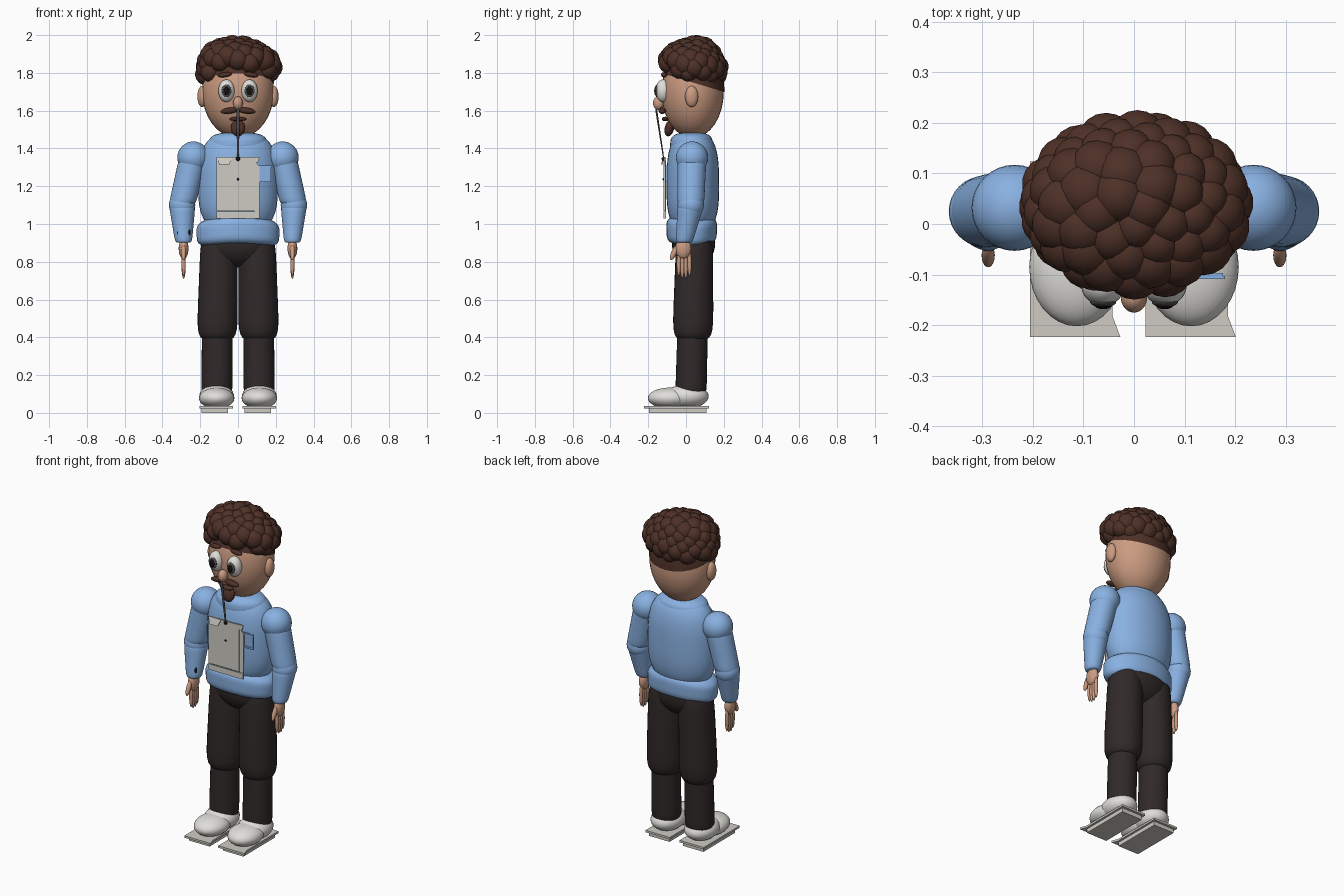
import bpy, bmesh, math
from mathutils import Vector, Matrix

cube = bpy.data.objects.get("Cube")
if cube:
    bpy.data.objects.remove(cube, do_unlink=True)


def material(name, red, green, blue):
    mat = bpy.data.materials.new(name)
    mat.use_nodes = True
    colour = (red, green, blue, 1)
    mat.diffuse_color = colour
    mat.node_tree.nodes["Principled BSDF"].inputs["Base Color"].default_value = colour
    return mat


SKIN = material("skin", .6, .33, .22)
HAIR = material("dark_brown_hair", .075, .03, .02)
BLUE = material("blue_knit", .25, .44, .76)
TROUSER = material("charcoal_brown", .03, .022, .022)
WHITE = material("off_white", .74, .73, .7)
PAPER = material("warm_grey", .62, .6, .55)
GREY = material("dark_grey", .09, .085, .08)
BLACK = material("black", .006, .005, .005)


def finish(name, bm, mat, smooth=True):
    bmesh.ops.recalc_face_normals(bm, faces=bm.faces)
    mesh = bpy.data.meshes.new(name)
    bm.to_mesh(mesh)
    bm.free()
    mesh.materials.append(mat)
    for polygon in mesh.polygons:
        polygon.use_smooth = smooth
    obj = bpy.data.objects.new(name, mesh)
    bpy.context.scene.collection.objects.link(obj)
    return obj


def add_ball(bm, centre, radii, tilt=0, axis="Y", segments=32):
    turn = Matrix.Rotation(math.radians(tilt), 4, axis)
    matrix = Matrix.Translation(centre) @ turn @ Matrix.Diagonal((*radii, 1))
    bmesh.ops.create_uvsphere(bm, u_segments=segments, v_segments=segments // 2,
                              radius=1, matrix=matrix)


def ball(name, centre, radii, mat, tilt=0, axis="Y"):
    bm = bmesh.new()
    add_ball(bm, centre, radii, tilt, axis)
    return finish(name, bm, mat)


def barrel(name, bottom, top, bottom_radius, top_radius, mat, power, depth=1, sides=32, steps=20):
    """Tapered solid with rounded ends; a higher power makes the ends squarer."""
    bm = bmesh.new()
    bottom, top = Vector(bottom), Vector(top)
    loops = []
    for step in range(1, steps):
        height = -math.cos(math.pi * step / steps)
        along = (height + 1) / 2
        centre = bottom.lerp(top, along)
        radius = bottom_radius + (top_radius - bottom_radius) * along
        radius *= (1 - abs(height) ** power) ** (1 / power)
        angles = [math.tau * side / sides for side in range(sides)]
        loops.append([bm.verts.new(centre + Vector((radius * math.cos(a), radius * depth * math.sin(a), 0)))
                      for a in angles])
    for lower, upper in zip(loops, loops[1:]):
        for side in range(sides):
            after = (side + 1) % sides
            bm.faces.new((lower[side], lower[after], upper[after], upper[side]))
    bm.faces.new(loops[0])
    bm.faces.new(loops[-1])
    return finish(name, bm, mat)


def slab(name, outline, direction, mat):
    """Extrude a flat outline along a direction."""
    bm = bmesh.new()
    face = bm.faces.new([bm.verts.new(point) for point in outline])
    result = bmesh.ops.extrude_face_region(bm, geom=[face])
    moved = [item for item in result["geom"] if isinstance(item, bmesh.types.BMVert)]
    bmesh.ops.translate(bm, verts=moved, vec=direction)
    return finish(name, bm, mat, smooth=False)


def sheet(name, left, right, low, high, y, mat, skew=0, inset=0, lean=0):
    """Thin upright panel: skew drops its right end, inset narrows its lower edge, lean tips that edge forward."""
    outline = [(left + inset, y - lean, low), (right - inset, y - lean, low - skew),
               (right, y, high - skew), (left, y, high)]
    return slab(name, outline, (0, .006, 0), mat)


# Head, with its features placed on the front of its surface
HEAD, HEAD_SIZE = Vector((0, .035, 1.7)), Vector((.19, .165, .245))


def on_face(x, z, lift=0):
    across, up = x / HEAD_SIZE.x, (z - HEAD.z) / HEAD_SIZE.z
    return Vector((x, HEAD.y - HEAD_SIZE.y * math.sqrt(1 - across ** 2 - up ** 2) - lift, z))


SIDES = {"right": -1, "left": 1}
ball("head", HEAD, HEAD_SIZE, SKIN)
ball("nose", on_face(0, 1.64, .02), (.026, .03, .036), SKIN)
for side, sign in SIDES.items():
    eye = on_face(sign * .061, 1.705)
    forward = Vector((0, -1, 0))
    ball(side + "_ear", (sign * HEAD_SIZE.x, .03, 1.675), (.025, .035, .056), SKIN)
    ball(side + "_eye", eye, (.043, .04, .06), WHITE)
    ball(side + "_iris", eye + forward * .033, (.026, .01, .034), GREY)
    ball(side + "_pupil", eye + forward * .04, (.016, .007, .023), BLACK)
    ball(side + "_eyebrow", on_face(sign * .07, 1.79, .01), (.038, .016, .013), HAIR, sign * 8)
    ball(side + "_moustache", on_face(sign * .045, 1.6, .015), (.048, .02, .016), HAIR, sign * 8)
ball("lip_beard", on_face(0, 1.556, .01), (.045, .02, .012), HAIR)
ball("chin_beard", on_face(0, 1.508, .02), (.038, .025, .045), HAIR, -15, "X")

# Close-cropped hair cap, cut along a sloping hairline
bm = bmesh.new()
add_ball(bm, HEAD, HEAD_SIZE * 1.025)
bmesh.ops.bisect_plane(bm, geom=bm.verts[:] + bm.edges[:] + bm.faces[:], clear_inner=True,
                       plane_co=(0, .2, 1.7), plane_no=(0, .3, 1))
finish("hair_cap", bm, HAIR)

# Curls spread evenly over the crown, kept clear of the forehead
bm = bmesh.new()
curls = 110
for curl in range(curls):
    up = 1 - (2 * curl + 1) / curls
    angle = curl * math.pi * (3 - math.sqrt(5))
    flat = math.sqrt(1 - up * up)
    across, back = flat * math.cos(angle), flat * math.sin(angle)
    lowest = .12 if back < -.55 else -.38
    if up > lowest:
        size = .052 + .007 * math.sin(curl * 2.3)
        centre = HEAD + Vector((across * .18, back * .135, .13 + up * .117))
        add_ball(bm, centre, [size] * 3, segments=18)
finish("hair_curls", bm, HAIR)

# Sweater
barrel("sweater_body", (0, .036, .95), (0, .036, 1.49), .214, .208, BLUE, 3, depth=.66)
barrel("collar", (0, .028, 1.37), (0, .03, 1.485), .158, .15, BLUE, 3, depth=.73)
hem = barrel("sweater_hem", (0, .03, .89), (0, .03, 1.045), .216, .222, BLUE, 4, depth=.61)
for vertex in hem.data.vertices:
    vertex.co.z -= vertex.co.x ** 2 / 2

# Arms and hands
for side, sign in SIDES.items():
    shoulder = Vector((sign * .236, .032, 1.352))
    elbow = Vector((sign * .296, .025, 1.1))
    wrist = Vector((sign * .288, -.01, .9))
    ball(side + "_shoulder", shoulder, [.085] * 3, BLUE)
    ball(side + "_elbow", elbow, [.07] * 3, BLUE)
    barrel(side + "_upper_arm", elbow, shoulder, .071, .076, BLUE, 9)
    barrel(side + "_forearm", wrist, elbow, .044, .07, BLUE, 9)
    ball(side + "_palm", wrist + Vector((0, -.004, -.03)), (.026, .042, .055), SKIN)
    ball(side + "_thumb", wrist + Vector((0, -.052, -.05)), (.013, .015, .045), SKIN, -25, "X")
    for finger in range(4):
        spread = finger - 1.5
        tip = Vector((0, spread * .019, -.122 + spread ** 2 * .006))
        ball(f"{side}_finger_{finger}", wrist + tip, (.011, .011, .068), SKIN)
    # Dark studs on one cuff only
    if side == "right":
        for place in SIDES:
            offset = Vector((SIDES[place] * .029, -.025, .055))
            ball(place + "_cuff_stud", wrist + offset, (.008, .008, .02), BLACK)

# Trousers
ball("pelvis", (0, .04, .9), (.19, .115, .13), TROUSER)
for side, sign in SIDES.items():
    knee = Vector((sign * .11, .036, .385))
    hip = Vector((sign * .1, .046, .95))
    ankle = Vector((sign * .112, .026, .09))
    barrel(side + "_thigh", knee, hip, .109, .097, TROUSER, 6)
    barrel(side + "_shin", ankle, knee + Vector((0, 0, .1)), .083, .08, TROUSER, 9)

# Shoes on tray-like soles; both soles share one outline
INNER, OUTER, TOE, HEEL = -.042, -.205, -.223, .123
rim = [(OUTER, TOE), (INNER + .015, TOE), (INNER, TOE + .04), (INNER, HEEL), (OUTER, HEEL)]
tread = [(OUTER, TOE), (INNER, TOE), (INNER, HEEL), (OUTER, HEEL)]
for side, sign in SIDES.items():
    ball(side + "_shoe_toe", (sign * .113, -.085, .078), (.094, .117, .056), WHITE)
    ball(side + "_shoe_heel", (sign * .113, .005, .088), (.092, .115, .064), WHITE)
    shift = .228 if side == "left" else 0
    slab(side + "_sole_rim", [(x + shift, y, .024) for x, y in rim], (0, 0, .012), PAPER)
    middle = (INNER + OUTER) / 2
    slab(side + "_sole_tread", [(middle + (x - middle) * .85 + shift, y * .88, 0) for x, y in tread],
         (0, 0, .025), PAPER)

# Chest badge of folded sheets, hung on a cord
LEFT, FOLD, RIGHT, BASE, TOP, FRONT = -.115, .088, .115, 1.03, 1.355, -.118
sheet("badge_panel", LEFT, FOLD, BASE + .04, TOP, FRONT, PAPER)
sheet("badge_side", FOLD, RIGHT, BASE + .03, TOP - .02, FRONT + .006, PAPER, skew=.03)
sheet("badge_corner", FOLD - .03, RIGHT, TOP - .03, TOP, FRONT + .004, PAPER, inset=.01)
sheet("badge_bottom", LEFT, RIGHT, BASE, BASE + .035, FRONT, PAPER)
sheet("badge_flap", LEFT, LEFT + .085, TOP - .04, TOP, FRONT - .002, PAPER, inset=.016, lean=.012)
clip = Vector((0, FRONT, TOP - .01))
ball("badge_dot", (0, FRONT, 1.237), [.006] * 3, BLACK)
ball("badge_clip", clip, [.011] * 3, BLACK)
barrel("badge_cord", clip, on_face(0, 1.61, .04), .005, .009, GREY, 9, depth=.6)

# Sweater pocket with a raised border
west, east, low, high, edge = .106, .176, 1.222, 1.31, .01
sheet("pocket", west, east, low, high, -.103, BLUE)
sheet("pocket_top", west - .004, east + .004, high - edge, high, -.109, BLUE)
sheet("pocket_base", west, east, low, low + edge, -.109, BLUE)
sheet("pocket_inner_edge", west, west + edge, low, high, -.109, BLUE)
sheet("pocket_outer_edge", east - edge, east, low, high, -.109, BLUE)
